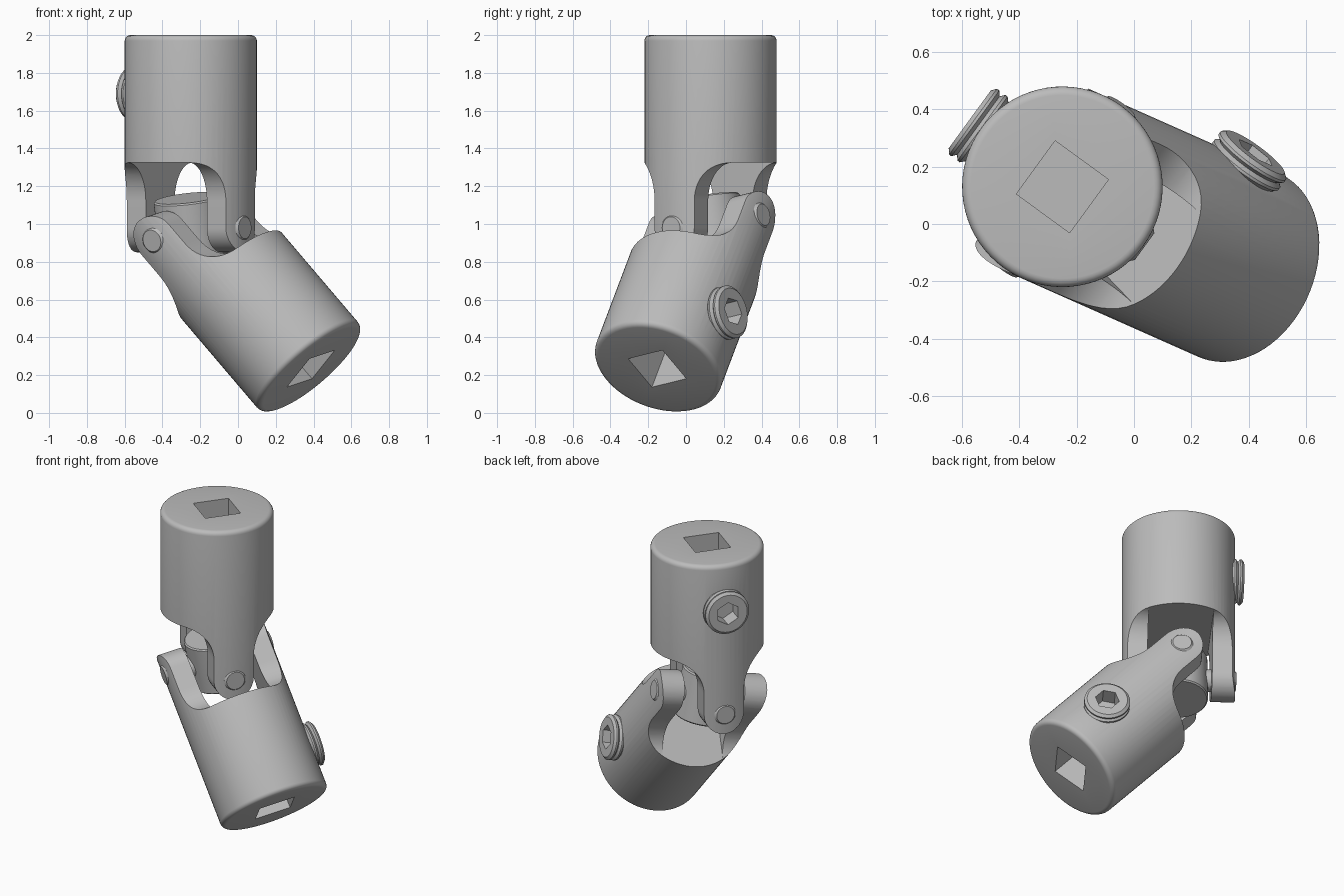
import bpy
import bmesh
from math import sin, cos, pi, radians
from mathutils import Matrix, Vector

if "Cube" in bpy.data.objects:
    bpy.data.objects.remove(bpy.data.objects["Cube"])

steel = bpy.data.materials.new("grey steel")
steel.use_nodes = True
GREY = (0.5, 0.5, 0.5, 1)
steel.diffuse_color = GREY
steel.node_tree.nodes["Principled BSDF"].inputs["Base Color"].default_value = GREY

RADIUS, LENGTH = 0.35, 1.02      # yoke body, length from the joint centre
LUG, SLOT, SHOULDER = 0.13, 0.2, 0.345
SCREW_Z = 0.71
ALONG_X = Matrix.Rotation(radians(90), 4, "Y")


def make(name, bm):
    bmesh.ops.recalc_face_normals(bm, faces=bm.faces)
    mesh = bpy.data.meshes.new(name)
    bm.to_mesh(mesh)
    bm.free()
    mesh.materials.append(steel)
    ob = bpy.data.objects.new(name, mesh)
    bpy.context.collection.objects.link(ob)
    return ob


def lathe(name, profile, steps=72, matrix=Matrix()):
    """Spin (radius, height) points about z; both ends lie on the axis."""
    bm = bmesh.new()
    verts = [bm.verts.new((r, 0, z)) for r, z in profile]
    edges = [bm.edges.new(pair) for pair in zip(verts, verts[1:])]
    bmesh.ops.spin(bm, geom=verts + edges, axis=(0, 0, 1), cent=(0, 0, 0),
                   angle=2 * pi, steps=steps)
    bmesh.ops.remove_doubles(bm, verts=bm.verts, dist=0.0001)
    bm.transform(matrix)
    return make(name, bm)


def prism(name, outline, depth, matrix=Matrix()):
    """Extrude an outline along z, centred on z = 0."""
    bm = bmesh.new()
    face = bm.faces.new([bm.verts.new((a, b, -depth / 2)) for a, b in outline])
    new = bmesh.ops.extrude_face_region(bm, geom=[face])["geom"]
    bmesh.ops.translate(bm, vec=(0, 0, depth),
                        verts=[v for v in new if isinstance(v, bmesh.types.BMVert)])
    bm.transform(matrix)
    return make(name, bm)


def rectangle(w, h):
    return [(-w / 2, -h / 2), (w / 2, -h / 2), (w / 2, h / 2), (-w / 2, h / 2)]


def boolean(ob, cutter, operation):
    mod = ob.modifiers.new(operation.lower(), "BOOLEAN")
    mod.operation, mod.solver, mod.object = operation, "EXACT", cutter
    bpy.context.view_layer.update()
    graph = bpy.context.evaluated_depsgraph_get()
    mesh = bpy.data.meshes.new_from_object(ob.evaluated_get(graph))
    ob.modifiers.clear()
    ob.data = mesh
    bpy.data.objects.remove(cutter)


def finish(ob, matrix):
    ob.matrix_world = matrix
    bpy.ops.object.select_all(action="DESELECT")
    ob.select_set(True)
    bpy.context.view_layer.objects.active = ob
    bpy.ops.object.shade_smooth_by_angle(angle=radians(32))


def rod(name, radius, low, high, bevel, matrix=Matrix()):
    return lathe(name, [(0, low), (radius - bevel, low), (radius, low + bevel),
                        (radius, high - bevel), (radius - bevel, high), (0, high)],
                 matrix=matrix)


def lug_outline():
    half = [(0.4, LENGTH + 0.1), (0.4, SHOULDER)]
    for i in range(13):                      # hollow shoulder
        a = i / 12 * pi / 2
        half.append((0.29 - 0.16 * sin(a), SHOULDER - 0.2 * (1 - cos(a))))
    for i in range(13):                      # round lug tip
        a = i / 12 * pi / 2
        half.append((LUG * cos(a), -LUG * sin(a)))
    return half + [(-t, z) for t, z in reversed(half[:-1])]


def build_yoke(prefix, matrix):
    # Round body with a softened outer end
    rim = [(RADIUS - 0.03 * (1 - cos(a)), LENGTH - 0.03 * (1 - sin(a)))
           for a in (i / 5 * pi / 2 for i in range(6))]
    body = lathe(prefix + "_yoke", [(0, -0.2), (RADIUS, -0.2)] + rim + [(0, LENGTH)])

    # Lugs: outline runs in y and z, extruded along x
    yz_to_x = Matrix(((0, 0, 1, 0), (1, 0, 0, 0), (0, 1, 0, 0), (0, 0, 0, 1)))
    boolean(body, prism("lug_shape", lug_outline(), 1, yz_to_x), "INTERSECT")
    slot = prism("slot", rectangle(2 * SLOT, 1), 1,
                 Matrix.Translation((0, 0, SHOULDER - 0.5)))
    boolean(body, slot, "DIFFERENCE")

    # Square drive socket and screw hole
    socket = prism("socket", rectangle(0.23, 0.23), 0.8,
                   Matrix.Translation((0, 0, LENGTH)))
    boolean(body, socket, "DIFFERENCE")
    at_screw = Matrix.Translation((0, 0, SCREW_Z)) @ ALONG_X
    boolean(body, rod("screw_hole", 0.125, 0.2, 0.6, 0.002, at_screw), "DIFFERENCE")
    finish(body, matrix)

    # Threaded set screw with hexagonal recess
    screw = lathe(prefix + "_set_screw",
                  [(0, 0.14), (0.126, 0.14), (0.126, 0.325), (0.142, 0.34),
                   (0.142, 0.35), (0.126, 0.363), (0.142, 0.376), (0.142, 0.386),
                   (0.125, 0.4), (0, 0.4)], 48, at_screw)
    hexagon = [(0.075 * sin(i * pi / 3 + pi / 6), 0.075 * cos(i * pi / 3 + pi / 6))
               for i in range(6)]
    boolean(screw, prism("hex_recess", hexagon, 0.2,
                         at_screw @ Matrix.Translation((0, 0, 0.4))), "DIFFERENCE")
    finish(screw, matrix)

    # Pivot pin through both lugs
    finish(rod(prefix + "_pivot_pin", 0.07, -0.355, 0.355, 0.012, ALONG_X), matrix)


def frame(x_axis, z_axis):
    z = Vector(z_axis).normalized()
    y = z.cross(Vector(x_axis)).normalized()
    x = y.cross(z)
    return Matrix.Translation((-0.25, 0.13, 0.98)) @ Matrix((x, y, z)).transposed().to_4x4()


upper_pin = Vector((-0.81, 0.59, 0))
lower_pin = Vector((0.585, 0.79, 0.19))
build_yoke("upper", frame(upper_pin, (0, 0, 1)))
build_yoke("lower", frame(lower_pin, (0.63, -0.28, -0.74)))

# Round centre block joining the two pins
block = rod("centre_block", 0.18, -0.16, 0.16, 0.008)
finish(block, frame(upper_pin, lower_pin.cross(upper_pin)))
